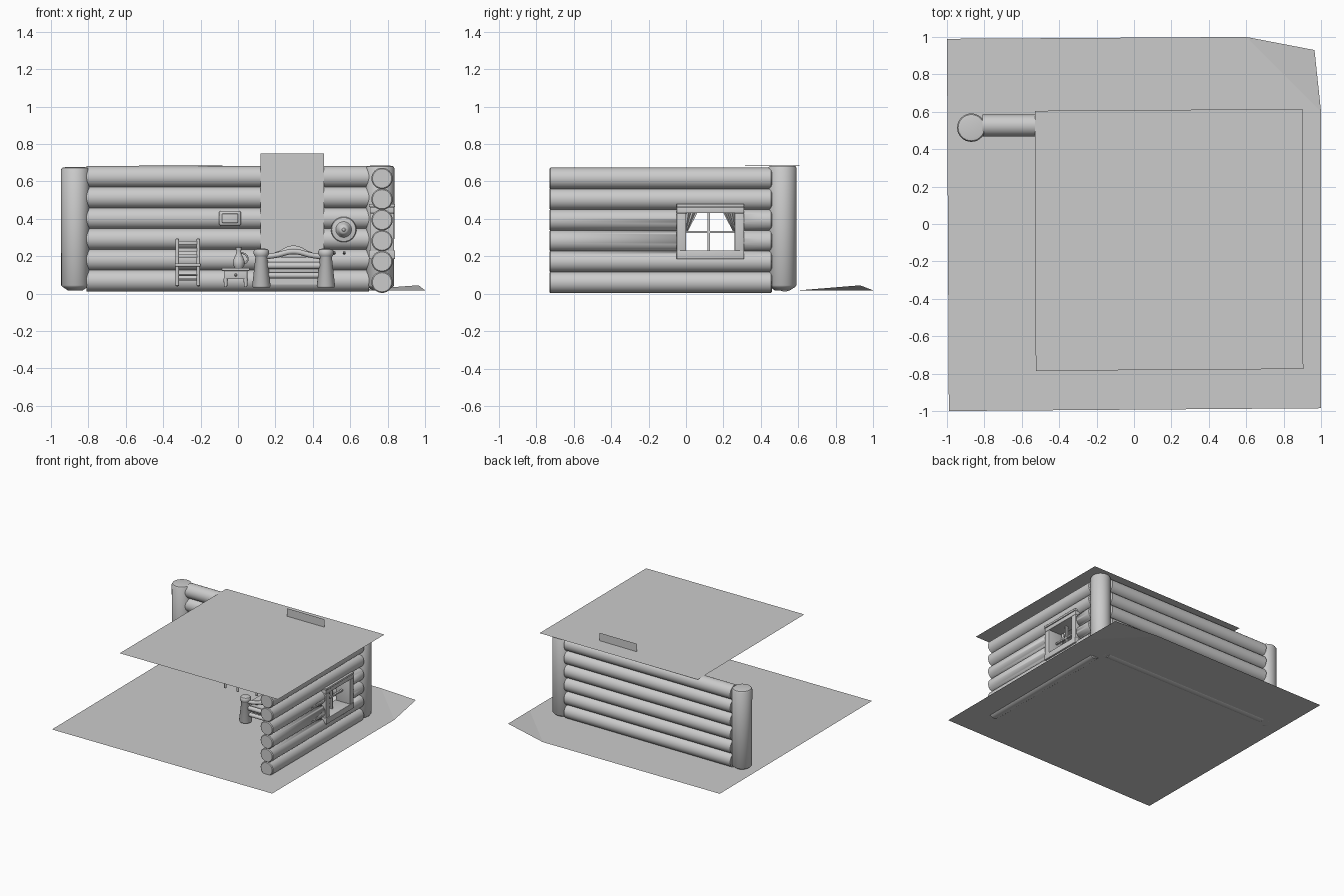
import bpy, bmesh, math
from mathutils import Vector

if "Cube" in bpy.data.objects:
    bpy.data.objects.remove(bpy.data.objects["Cube"])


def make(name, bm, smooth=True):
    me = bpy.data.meshes.new(name)
    bm.to_mesh(me)
    bm.free()
    ob = bpy.data.objects.new(name, me)
    bpy.context.collection.objects.link(ob)
    bpy.ops.object.select_all(action='DESELECT')
    bpy.context.view_layer.objects.active = ob
    ob.select_set(True)
    if smooth:
        bpy.ops.object.shade_smooth_by_angle(angle=math.radians(40))
    return ob


def sheet(name, pts):
    bm = bmesh.new()
    bm.faces.new([bm.verts.new(p) for p in pts])
    return make(name, bm, False)


def box(name, x0, x1, y0, y1, z0, z1, bevel=0.0):
    bm = bmesh.new()
    bmesh.ops.create_cube(bm, size=1)
    for v in bm.verts:
        v.co = Vector(((x0 + x1) / 2 + v.co.x * (x1 - x0),
                       (y0 + y1) / 2 + v.co.y * (y1 - y0),
                       (z0 + z1) / 2 + v.co.z * (z1 - z0)))
    if bevel:
        bmesh.ops.bevel(bm, geom=bm.edges[:], offset=bevel, segments=3,
                        profile=0.5, affect='EDGES')
    return make(name, bm)


def lathe(name, base, profile, axis=(0, 0, 1), n=32):
    # profile holds (radius, height) pairs, closed at both ends
    bm = bmesh.new()
    q = Vector((0, 0, 1)).rotation_difference(Vector(axis))
    rings = []
    for r, h in profile:
        rings.append([bm.verts.new(Vector(base) + q @ Vector(
            (r * math.cos(2 * math.pi * i / n), r * math.sin(2 * math.pi * i / n), h)))
            for i in range(n)])
    for a, b in zip(rings, rings[1:]):
        for i in range(n):
            j = (i + 1) % n
            bm.faces.new((a[i], a[j], b[j], b[i]))
    bm.faces.new(rings[0][::-1])
    bm.faces.new(rings[-1])
    return make(name, bm)


def rod(name, a, b, r, n=32, cap=0.0):
    d = Vector(b) - Vector(a)
    L = d.length
    prof = [(r - cap, 0), (r, cap), (r, L - cap), (r - cap, L)] if cap else [(r, 0), (r, L)]
    return lathe(name, a, prof, d.normalized(), n)


def tube(name, pts, r):
    cu = bpy.data.curves.new(name, 'CURVE')
    cu.dimensions = '3D'
    cu.bevel_depth = r
    cu.bevel_resolution = 3
    cu.use_fill_caps = True
    sp = cu.splines.new('BEZIER')
    sp.bezier_points.add(len(pts) - 1)
    for p, c in zip(sp.bezier_points, pts):
        p.co = c
        p.handle_left_type = p.handle_right_type = 'AUTO'
    ob = bpy.data.objects.new(name, cu)
    bpy.context.collection.objects.link(ob)
    return ob


# floor with one lifted corner, and ceiling sheet
sheet("floor", [(-.99, -1, .018), (1, -.985, .018), (1, .6, .018), (.6, 1, .018), (-1, .99, .018)])
sheet("floor_corner", [(1, .6, .018), (.965, .93, .045), (.6, 1, .018)])
sheet("ceiling", [(-.525, -.785, .686), (.905, -.775, .686), (.9, .615, .686), (-.53, .605, .683)])

# log walls; the right wall is cut open for the window
cutter = box("window_cutter", .6, .95, -.02, .28, .21, .45)
cutter.hide_render = True
for k in range(6):
    rod("back_log", (-.81, .527, .07 + .111 * k), (.70, .527, .07 + .111 * k), .058)
    ob = rod("right_log", (.77, -.73, .061 + .111 * k), (.77, .46, .061 + .111 * k), .057, cap=.006)
    if 1 <= k <= 4:
        m = ob.modifiers.new("opening", 'BOOLEAN')
        m.object = cutter
        m.operation = 'DIFFERENCE'
        m.solver = 'EXACT'
        bpy.ops.object.modifier_apply(modifier=m.name)
bpy.data.objects.remove(cutter)

# corner posts
for x, z in ((-.87, .676), (.76, .684)):
    lathe("corner_post", (x, .515, 0), [(.04, .018), (.068, .036), (.075, .045), (.076, z - .012),
                                        (.07, z - .003), (.055, z)])

# window: casing, sill, sash bars and curtains
for y0, y1 in ((-.05, 0), (.26, .31)):
    box("window_side", .705, .834, y0, y1, .23, .43, .003)
box("window_head", .705, .834, -.05, .31, .43, .463, .003)
box("window_cap", .70, .84, -.05, .31, .463, .48, .003)
box("window_sill", .70, .84, -.05, .31, .185, .232, .003)
box("window_upright", .755, .775, .115, .127, .23, .43)
box("window_crossbar", .757, .773, 0, .26, .324, .336)
for s in (-1, 1):
    bm = bmesh.new()
    top, low = [], []
    for i in range(13):
        t = i / 12
        x = .715 + .006 * math.cos(t * 6 * math.pi)
        top.append(bm.verts.new((x, .13 + s * (.14 - .075 * t), .44)))
        low.append(bm.verts.new((x, .13 + s * (.14 - .02 * t), .335)))
    for i in range(12):
        bm.faces.new((top[i], top[i + 1], low[i + 1], low[i]))
    make("curtain", bm)

# hanging panel behind the bed
sheet("wall_panel", [(.12, .466, .05), (.46, .466, .05), (.46, .466, .75), (.12, .466, .75)])

# bed: four flared posts, rails, mattress, blanket and pillow
L, R, F, B = .125, .47, -.08, .40
for x in (L, R):
    for y in (F, B):
        lathe("bed_post", (x, y, 0), [(.045, .034), (.049, .042), (.032, .195), (.037, .203),
                                      (.041, .212), (.041, .228), (.035, .237), (.02, .241)], n=24)
    rod("bed_side_rail", (x, F, .12), (x, B, .12), .019, 20)
for y, arch in ((F, .225), (B, .243)):
    rod("bed_low_rail", (L, y, .098), (R, y, .098), .016, 20)
    rod("bed_middle_rail", (L, y, .15), (R, y, .15), .018, 20)
    tube("bed_arched_rail", [(L, y, .195), (.2, y, .205), (.2975, y, arch),
                             (.395, y, .205), (R, y, .195)], .015)
box("mattress", .145, .45, -.06, .385, .10, .185, .02)
box("blanket", .138, .457, -.055, .22, .12, .195, .02)
box("pillow", .19, .405, .26, .37, .18, .225, .02)

# ladder-back chair
for x in (-.325, -.212):
    rod("chair_back_leg", (x, .40, .04), (x, .425, .295), .009, 16, .003)
    rod("chair_front_leg", (x, .30, .04), (x, .30, .16), .009, 16, .003)
    rod("chair_side_rung", (x, .30, .085), (x, .405, .085), .005, 12)
rod("chair_front_rung", (-.325, .30, .10), (-.212, .30, .10), .005, 12)
rod("chair_back_rung", (-.325, .405, .075), (-.212, .405, .075), .005, 12)
box("chair_seat", -.338, -.199, .288, .415, .145, .162, .005)
for z in (.19, .225, .262):
    y = .40 + .1 * (z - .04)
    box("chair_slat", -.325, -.212, y - .004, y + .004, z, z + .02, .002)

# small table
box("table_top", -.088, .062, .32, .43, .122, .138, .004)
box("table_apron", -.075, .05, .33, .42, .078, .122, .003)
for x in (-.066, .041):
    for y in (.338, .412):
        lathe("table_leg", (x, y, 0), [(.008, .035), (.012, .08)], n=16)
lathe("drawer_knob", (-.012, .33, .1), [(.005, 0), (.008, .006), (.004, .012)], (0, -1, 0), 16)

# jug on the table
lathe("jug", (.004, .375, .138), [(.022, 0), (.03, .015), (.031, .035), (.024, .055), (.014, .075),
                                  (.013, .09), (.017, .108), (.014, .112)])
tube("jug_handle", [(.016, .375, .22), (.045, .375, .205), (.05, .375, .175), (.028, .375, .16)], .005)

# rounded plaque on the back wall
box("wall_plaque", -.102, .017, .445, .475, .362, .443, .014)
box("plaque_face", -.085, .0, .438, .452, .378, .428, .006)

# round brimmed hat on a peg, with a small hook below
lathe("hat", (.565, .47, .343), [(.064, 0), (.068, .006), (.064, .012), (.042, .016), (.034, .026),
                                 (.028, .05), (.018, .058), (.006, .06)], (0, -1, 0), 40)
lathe("hat_peg", (.565, .42, .343), [(.012, 0), (.014, .01), (.008, .016)], (0, -1, 0), 20)
for x, z in ((.568, .215), (.515, .215)):
    rod("wall_hook", (x, .475, z), (x, .44, z + .008), .006, 12, .002)
